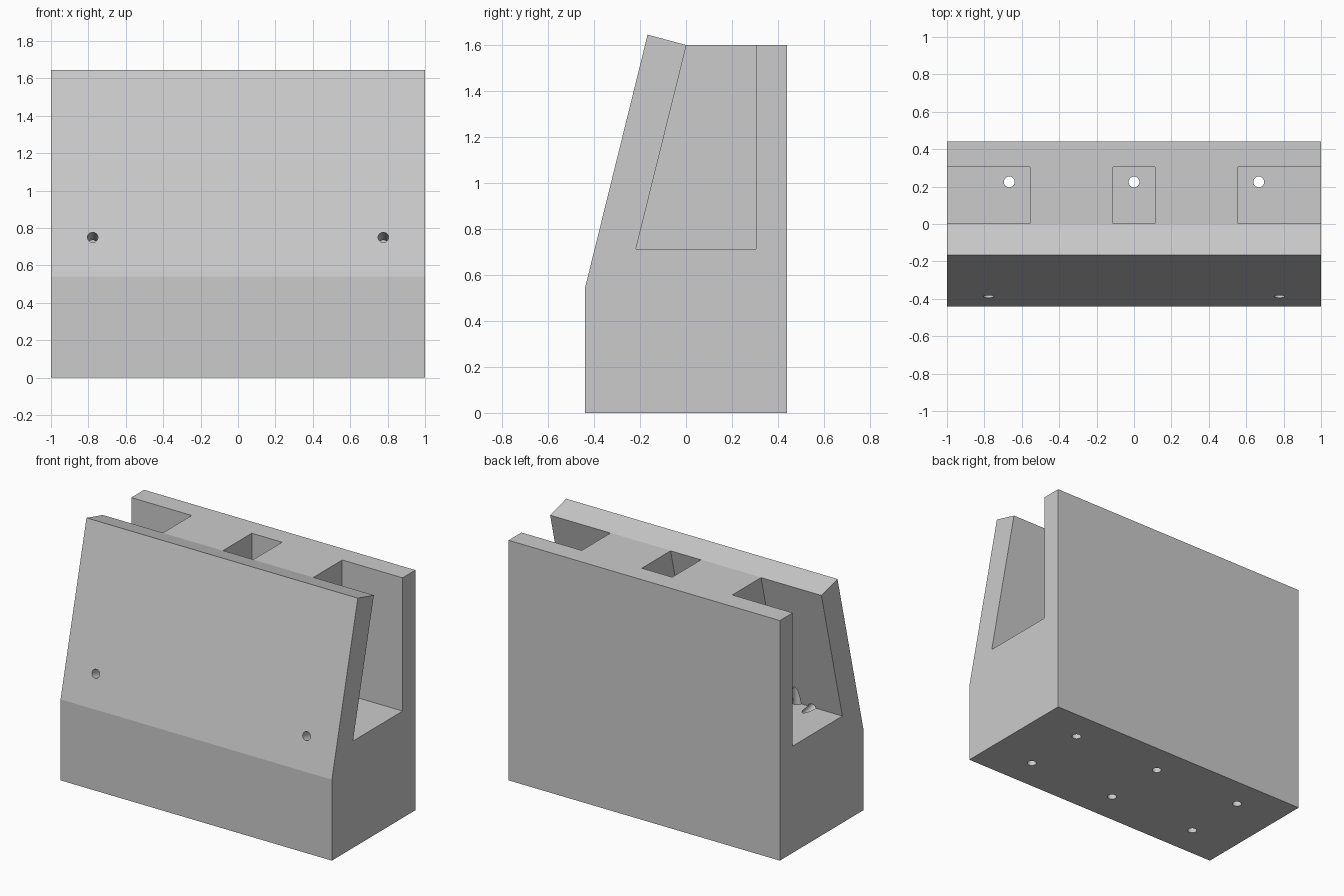
import bpy, bmesh, math
from mathutils import Matrix, Vector

cube = bpy.data.objects.get("Cube")
if cube:
    bpy.data.objects.remove(cube)

grey = bpy.data.materials.new("plain_grey")
grey.use_nodes = True
grey.diffuse_color = (0.6, 0.6, 0.6, 1)
grey.node_tree.nodes["Principled BSDF"].inputs["Base Color"].default_value = (0.6, 0.6, 0.6, 1)


def add_object(name, bm):
    bmesh.ops.recalc_face_normals(bm, faces=bm.faces)
    mesh = bpy.data.meshes.new(name)
    bm.to_mesh(mesh)
    bm.free()
    mesh.materials.append(grey)
    obj = bpy.data.objects.new(name, mesh)
    bpy.context.collection.objects.link(obj)
    return obj


def prism(name, profile, x0, x1):
    """Extrude a (y, z) profile along x."""
    bm = bmesh.new()
    face = bm.faces.new([bm.verts.new((x0, y, z)) for y, z in profile])
    ext = bmesh.ops.extrude_face_region(bm, geom=[face])
    verts = [v for v in ext["geom"] if isinstance(v, bmesh.types.BMVert)]
    bmesh.ops.translate(bm, verts=verts, vec=(x1 - x0, 0, 0))
    return add_object(name, bm)


def rod(name, start, end, radius):
    """Round cutter between two points."""
    a, b = Vector(start), Vector(end)
    turn = (b - a).to_track_quat("Z", "Y").to_matrix().to_4x4()
    bm = bmesh.new()
    bmesh.ops.create_cone(bm, cap_ends=True, segments=32, radius1=radius, radius2=radius,
                          depth=(b - a).length, matrix=Matrix.Translation((a + b) / 2) @ turn)
    return add_object(name, bm)


def cut(body, cutter):
    cutter.hide_render = True
    mod = body.modifiers.new("cut", "BOOLEAN")
    mod.operation = "DIFFERENCE"
    mod.solver = "EXACT"
    mod.object = cutter
    bpy.context.view_layer.objects.active = body
    bpy.ops.object.modifier_apply(modifier=mod.name)
    bpy.data.objects.remove(cutter)


# Solid block with a sloping front and raised front lip
body = prism("block_body", [(-0.44, 0), (0.44, 0), (0.44, 1.6), (0, 1.6),
                            (-0.167, 1.645), (-0.44, 0.54)], -1, 1)

# Three pockets: two open at the ends, one in the middle
pocket = [(-0.218, 0.712), (0.305, 0.712), (0.305, 1.7), (0.027, 1.7)]
for x0, x1 in ((-1.1, -0.555), (-0.112, 0.112), (0.555, 1.1)):
    cut(body, prism("pocket_cutter", pocket, x0, x1))

# Vertical holes through the pocket floors, in two rows
for x in (-0.667, 0, 0.667):
    for y in (-0.218, 0.225):
        cut(body, rod("floor_hole_cutter", (x, y, -0.1), (x, y, 0.86), 0.029))

# Holes square to the sloping front, running down into the end pockets
into = Vector((0, 0.971, -0.24))
for x in (-0.777, 0.777):
    mouth = Vector((x, -0.388, 0.75))
    cut(body, rod("front_hole_cutter", mouth - into * 0.1, mouth + into * 0.33, 0.028))

# Flat faces with smooth hole walls
body.select_set(True)
bpy.context.view_layer.objects.active = body
bpy.ops.object.shade_smooth_by_angle(angle=math.radians(13))
